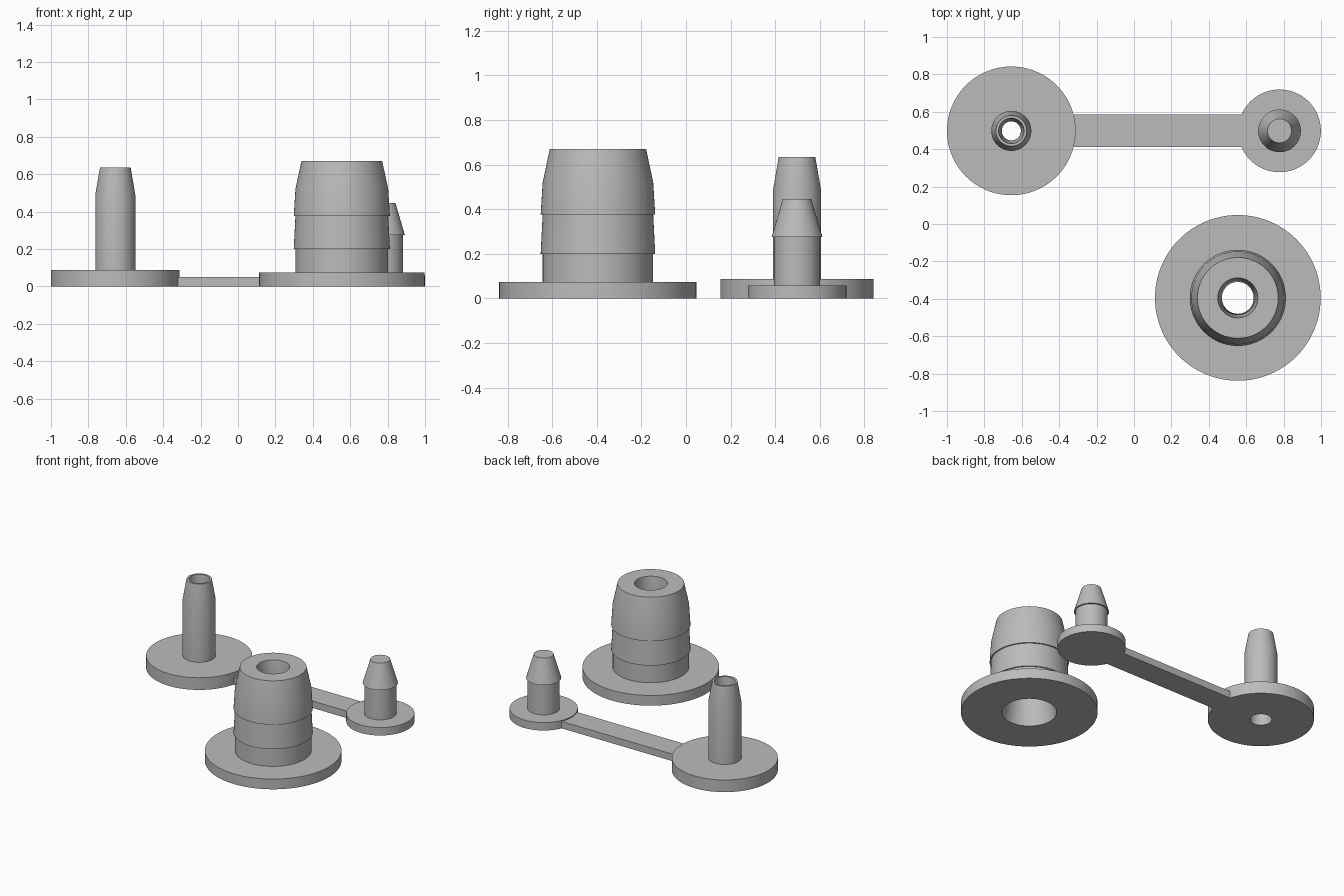
import bpy, bmesh, math

if "Cube" in bpy.data.objects:
    bpy.data.objects.remove(bpy.data.objects["Cube"])

SEGMENTS = 96
grey = bpy.data.materials.new("plain grey")
grey.diffuse_color = (0.5, 0.5, 0.5, 1)
grey.use_nodes = True
grey.node_tree.nodes["Principled BSDF"].inputs["Base Color"].default_value = grey.diffuse_color


def finish(name, bm, location):
    bmesh.ops.recalc_face_normals(bm, faces=bm.faces)
    mesh = bpy.data.meshes.new(name)
    bm.to_mesh(mesh)
    bm.free()
    mesh.materials.append(grey)
    obj = bpy.data.objects.new(name, mesh)
    obj.location = location
    bpy.context.collection.objects.link(obj)
    bpy.ops.object.select_all(action='DESELECT')
    obj.select_set(True)
    bpy.context.view_layer.objects.active = obj
    bpy.ops.object.shade_smooth_by_angle(angle=math.radians(30))
    return obj


def turned(name, x, y, outer, bore=()):
    """Revolve (radius, height) points; a bore closes the loop, else caps do."""
    profile = list(outer) + list(bore)
    bm = bmesh.new()
    rings = []
    for r, z in profile:
        rings.append([bm.verts.new((r * math.cos(2 * math.pi * i / SEGMENTS),
                                    r * math.sin(2 * math.pi * i / SEGMENTS), z))
                      for i in range(SEGMENTS)])
    pairs = list(zip(rings, rings[1:]))
    if bore:
        pairs.append((rings[-1], rings[0]))
    else:
        bm.faces.new(rings[0])
        bm.faces.new(rings[-1])
    for a, b in pairs:
        for i in range(SEGMENTS):
            j = (i + 1) % SEGMENTS
            bm.faces.new((a[i], a[j], b[j], b[i]))
    return finish(name, bm, (x, y, 0))


# Large hollow plug: flange, two shallow barbs, tapered nose and bore
turned("large_barbed_plug", 0.555, -0.395,
       [(0.443, 0), (0.443, 0.073), (0.248, 0.073), (0.248, 0.2), (0.257, 0.2),
        (0.248, 0.375), (0.257, 0.375), (0.248, 0.52), (0.216, 0.67)],
       [(0.107, 0.67), (0.085, 0.46), (0.177, 0)])

# Hollow pin on a flange, with a tapered tip and waisted bore
turned("hollow_pin", -0.656, 0.498,
       [(0.344, 0), (0.344, 0.087), (0.107, 0.087), (0.107, 0.49), (0.082, 0.635)],
       [(0.068, 0.635), (0.051, 0.4), (0.071, 0)])

# Small solid stopper with a cone barb
turned("small_stopper", 0.778, 0.498,
       [(0.221, 0), (0.221, 0.057), (0.104, 0.057), (0.104, 0.275),
        (0.114, 0.275), (0.064, 0.445)])

# Flat strap joining the pin and the stopper
bm = bmesh.new()
bmesh.ops.create_cube(bm, size=1)
bmesh.ops.scale(bm, vec=(0.92, 0.174, 0.05), verts=bm.verts)
finish("strap", bm, (0.14, 0.498, 0.025))
